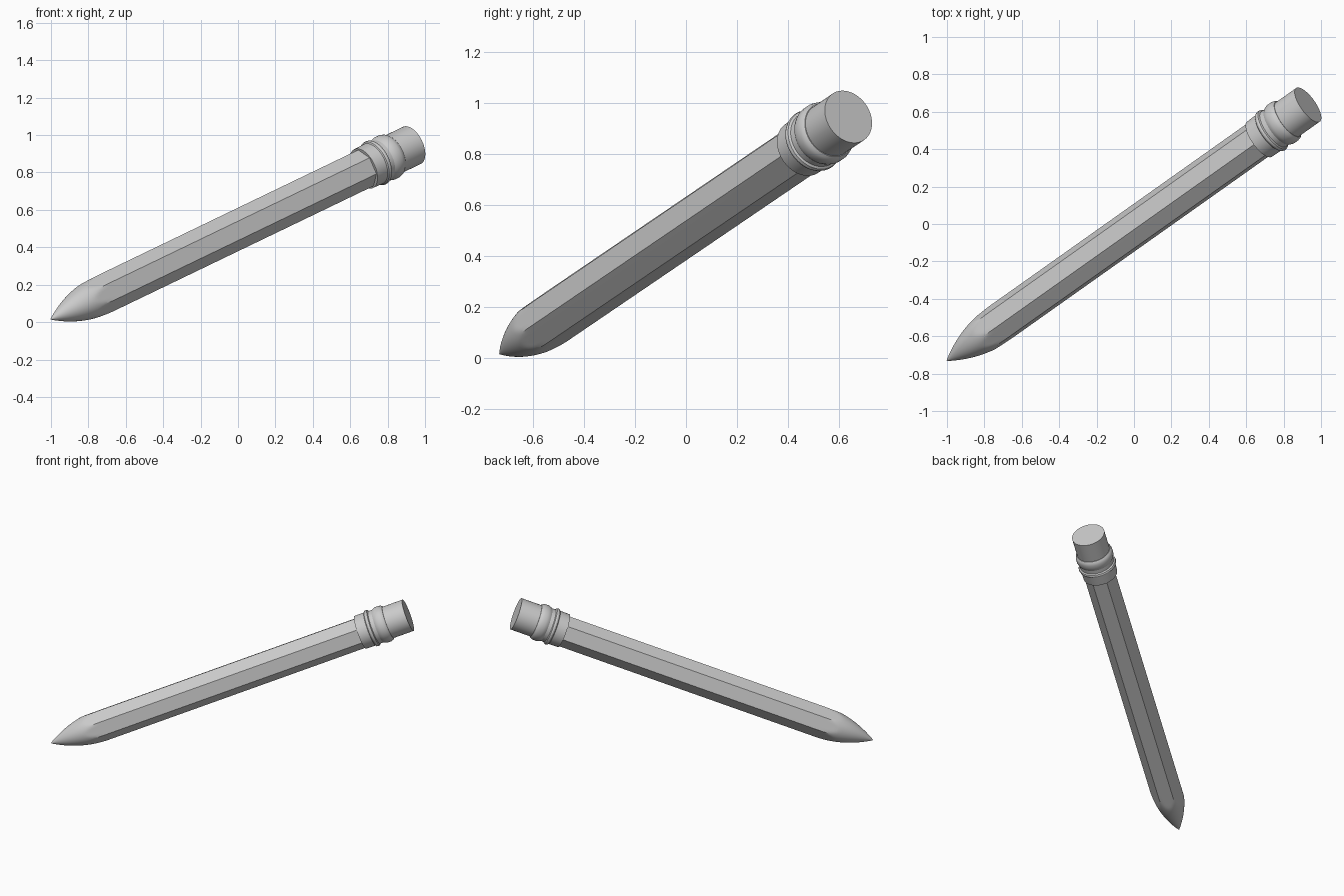
import bpy, bmesh, math
from mathutils import Vector, Matrix

if "Cube" in bpy.data.objects:
    bpy.data.objects.remove(bpy.data.objects["Cube"])

SIDES = 7
SEGS = SIDES * 8
RADIUS = 0.108
PHASE = math.radians(42)

# Slanted frame: the axis runs from the point to the eraser end
tip = Vector((-1.0, -0.73, 0.016))
end = Vector((0.93, 0.637, 0.945))
axis = (end - tip).normalized()
across = Vector((0, 0, 1)).cross(axis).normalized()
above = axis.cross(across)
frame = Matrix((across, above, axis)).transposed().to_4x4()
frame.translation = tip
LENGTH = (end - tip).length

grey = bpy.data.materials.new("plain grey")
grey.use_nodes = True
grey.diffuse_color = (0.6, 0.6, 0.6, 1)
grey.node_tree.nodes["Principled BSDF"].inputs["Base Color"].default_value = (0.6, 0.6, 0.6, 1)


def loft(name, profile, limit=None):
    """Closed rings along the axis; limit(angle) trims the radius to a cross-section."""
    bm = bmesh.new()
    rings = []
    for t, r in profile:
        ring = []
        for i in range(SEGS):
            a = PHASE + math.tau * i / SEGS
            rad = min(r, limit(a)) if limit else r
            ring.append(bm.verts.new((rad * math.cos(a), rad * math.sin(a), t)))
        rings.append(ring)
    for low, high in zip(rings, rings[1:]):
        for i in range(SEGS):
            j = (i + 1) % SEGS
            bm.faces.new((low[i], low[j], high[j], high[i]))
    bm.faces.new(rings[0][::-1])
    bm.faces.new(rings[-1])
    mesh = bpy.data.meshes.new(name)
    bm.to_mesh(mesh)
    bm.free()
    mesh.materials.append(grey)
    obj = bpy.data.objects.new(name, mesh)
    bpy.context.collection.objects.link(obj)
    obj.matrix_world = frame
    bpy.ops.object.select_all(action='DESELECT')
    obj.select_set(True)
    bpy.context.view_layer.objects.active = obj
    bpy.ops.object.shade_smooth_by_angle(angle=math.radians(25))
    return obj


def facet(angle):
    """Radius of the flat-sided shaft at an angle."""
    step = math.tau / SIDES
    local = (angle - PHASE) % step - step / 2
    return RADIUS * math.cos(step / 2) / math.cos(local)


# Shaft with a rounded, sharpened point
POINT = 0.38
shaft = []
for k in range(21):
    s = k / 20
    shaft.append((POINT * s, 0.003 + (RADIUS - 0.003) * (1 - (1 - s) ** 2.1)))
shaft.append((2.22, RADIUS + 0.001))
loft("shaft", shaft, facet)

# Metal collar with a rib and a rounded band
loft("collar", [(2.2, 0.115), (2.27, 0.117), (2.275, 0.124), (2.285, 0.127),
                (2.295, 0.124), (2.3, 0.115), (2.325, 0.114), (2.335, 0.12),
                (2.35, 0.125), (2.375, 0.125), (2.39, 0.121), (2.4, 0.113)])

# Eraser
loft("eraser", [(2.38, 0.11), (LENGTH, 0.11)])
